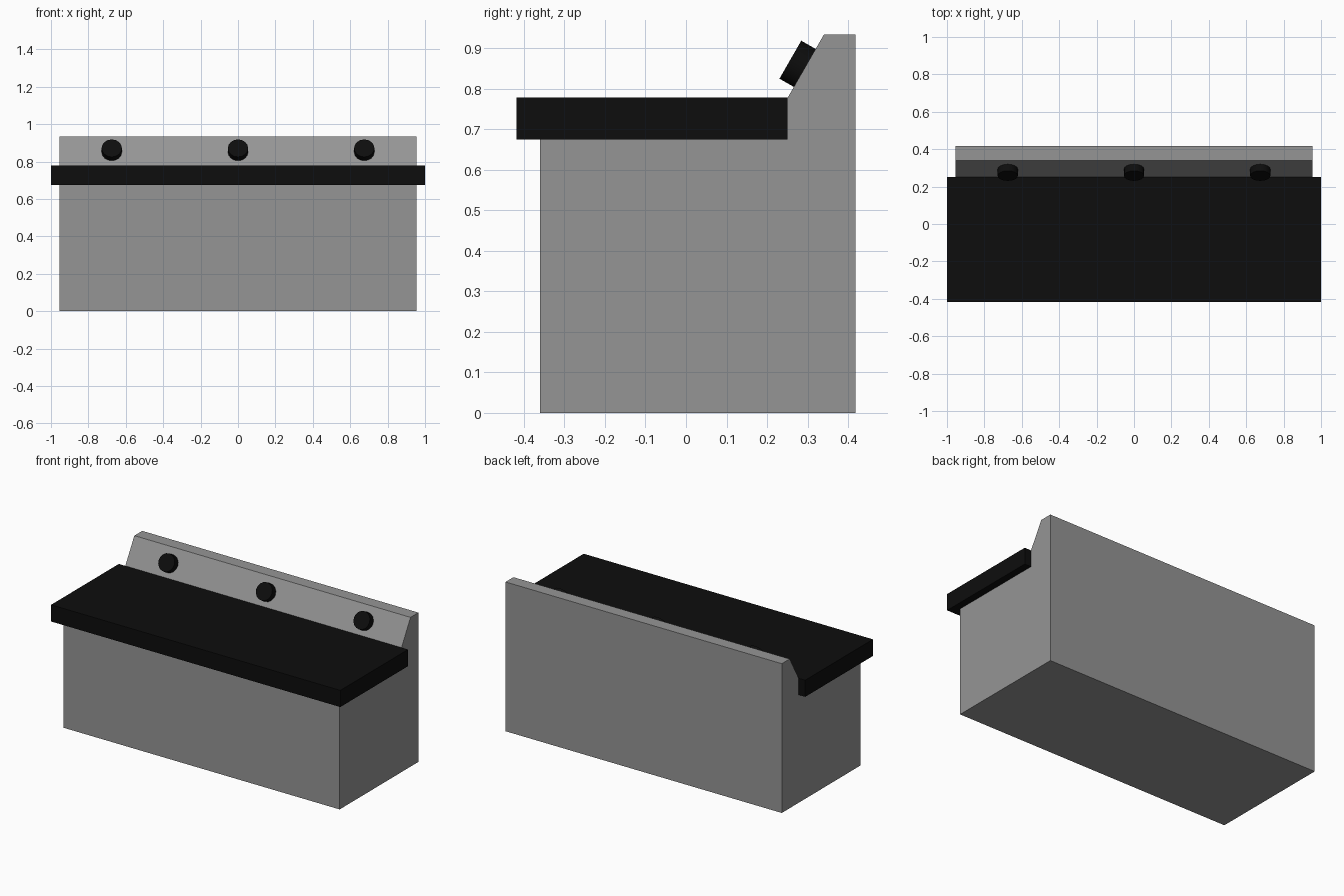
import bpy, bmesh, math
from mathutils import Matrix, Vector

if "Cube" in bpy.data.objects:
    bpy.data.objects.remove(bpy.data.objects["Cube"])


def material(name, rgb):
    m = bpy.data.materials.new(name)
    m.diffuse_color = (*rgb, 1)
    m.use_nodes = True
    m.node_tree.nodes["Principled BSDF"].inputs["Base Color"].default_value = m.diffuse_color
    return m


GREY = material("mid grey", (0.30, 0.30, 0.30))
BLACK = material("near black", (0.004, 0.004, 0.004))


def finish(name, bm, mat):
    bmesh.ops.recalc_face_normals(bm, faces=bm.faces)
    mesh = bpy.data.meshes.new(name)
    bm.to_mesh(mesh)
    bm.free()
    mesh.materials.append(mat)
    ob = bpy.data.objects.new(name, mesh)
    bpy.context.collection.objects.link(ob)
    return ob


def extrude_profile(name, profile, half_width, mat):
    """Extrude a (y, z) outline symmetrically along x."""
    bm = bmesh.new()
    face = bm.faces.new([bm.verts.new((-half_width, y, z)) for y, z in profile])
    ext = bmesh.ops.extrude_face_region(bm, geom=[face])["geom"]
    verts = [g for g in ext if isinstance(g, bmesh.types.BMVert)]
    bmesh.ops.translate(bm, verts=verts, vec=(2 * half_width, 0, 0))
    return finish(name, bm, mat)


# cabinet with sloped back panel
extrude_profile("counter_body", [
    (-0.36, 0), (0.418, 0), (0.418, 0.933), (0.34, 0.933),
    (0.251, 0.778), (0.251, 0.674), (-0.36, 0.674)], 0.955, GREY)

# overhanging slab
extrude_profile("counter_top", [
    (-0.418, 0.674), (0.251, 0.674), (0.251, 0.778), (-0.418, 0.778)], 1.0, BLACK)

# knobs standing square on the slope
normal = Vector((0, -0.155, 0.089)).normalized()
turn = Vector((0, 0, 1)).rotation_difference(normal).to_matrix().to_4x4()
base = Vector((0, 0.293, 0.851))
RADIUS, DEPTH = 0.054, 0.042
for label, x in (("left", -0.675), ("middle", 0), ("right", 0.675)):
    bm = bmesh.new()
    centre = base + normal * (DEPTH / 2 - 0.001) + Vector((x, 0, 0))
    bmesh.ops.create_cone(bm, cap_ends=True, segments=16, radius1=RADIUS,
                          radius2=RADIUS, depth=DEPTH,
                          matrix=Matrix.Translation(centre) @ turn)
    knob = finish(f"{label}_knob", bm, BLACK)
    bpy.context.view_layer.objects.active = knob
    knob.select_set(True)
    bpy.ops.object.shade_smooth_by_angle(angle=math.radians(30))
    knob.select_set(False)
